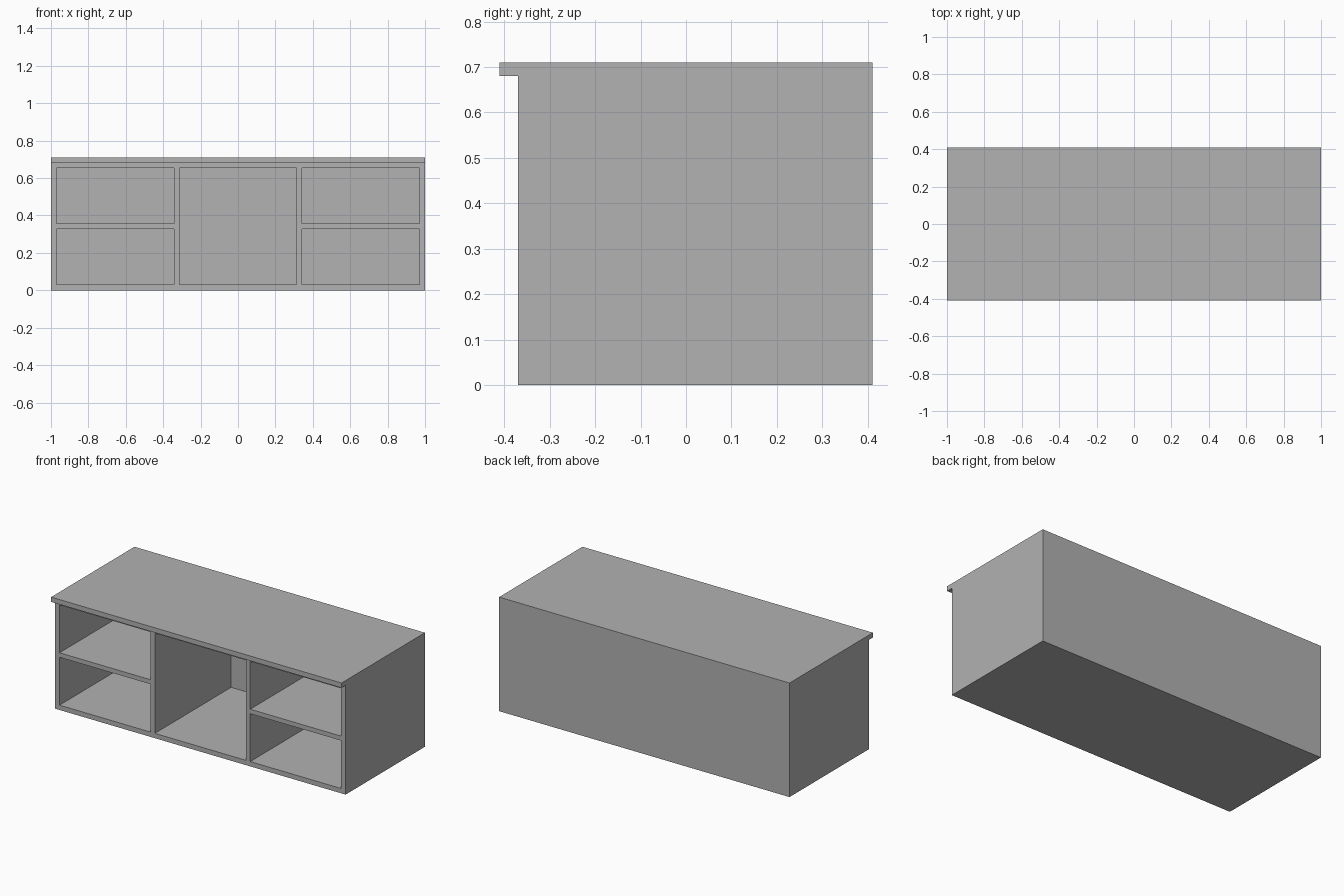
import bpy

cube = bpy.data.objects.get("Cube")
if cube:
    bpy.data.objects.remove(cube, do_unlink=True)

grey = bpy.data.materials.new("plain grey")
colour = (0.445, 0.445, 0.445, 1)
grey.diffuse_color = colour
grey.use_nodes = True
grey.node_tree.nodes["Principled BSDF"].inputs["Base Color"].default_value = colour


def panel(name, x, y, z):
    """Box spanning the given (low, high) ranges."""
    bpy.ops.mesh.primitive_cube_add(size=1)
    obj = bpy.context.object
    obj.name = name
    for vert in obj.data.vertices:
        vert.co = [low + (c + 0.5) * (high - low)
                   for c, (low, high) in zip(vert.co, (x, y, z))]
    obj.data.materials.append(grey)


T = 0.03                      # board thickness
FRONT, BACK = -0.37, 0.41     # carcass depth
BODY, TOP = 0.68, 0.71        # carcass and worktop heights
BAY = (2 - 4 * T) / 3         # width of each of the three bays
depth = (FRONT, BACK - T)

# Outer shell: boards butt together without overlapping
panel("worktop", (-1, 1), (-0.41, BACK), (BODY, TOP))
panel("back_panel", (-1, 1), (BACK - T, BACK), (0, BODY))
panel("bottom_panel", (-1 + T, 1 - T), depth, (0, T))
panel("top_panel", (-1 + T, 1 - T), depth, (0.653, BODY))

# Sides, dividers and the shelf of each outer bay
for side, s in (("left", 1), ("right", -1)):
    def span(a, b):
        return tuple(sorted((s * a, s * b)))
    panel(side + "_side", span(1 - T, 1), depth, (0, BODY))
    panel(side + "_divider", span(BAY / 2, BAY / 2 + T), depth, (T, 0.653))
    panel(side + "_shelf", span(BAY / 2 + T, 1 - T), depth, (0.328, 0.356))
